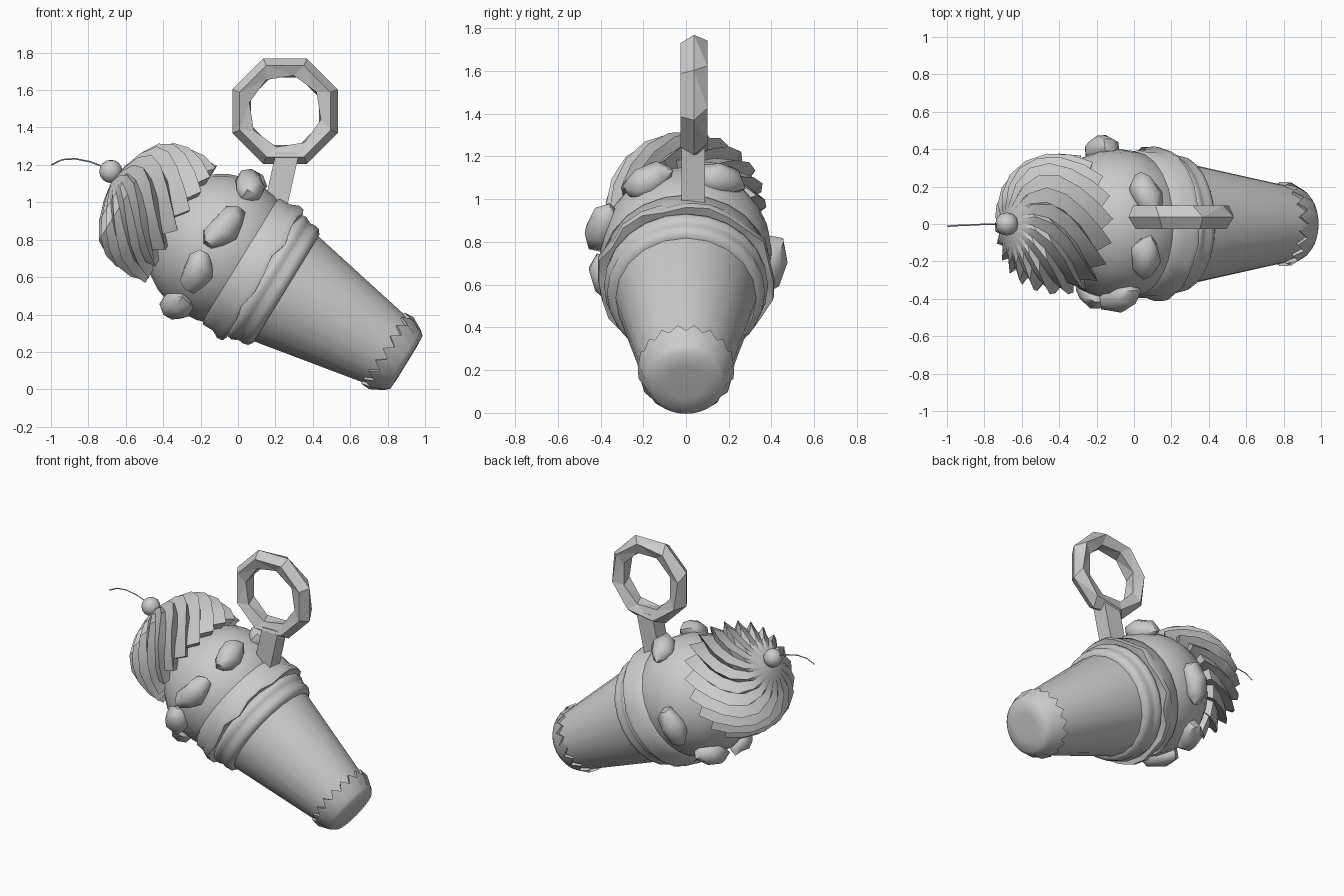
import bpy, bmesh, math
from mathutils import Matrix, Vector

if "Cube" in bpy.data.objects:
    bpy.data.objects.remove(bpy.data.objects["Cube"])

# Tilted body axis: local z runs from the cone tip to the topping
TILT = math.radians(31.5)
C, S = math.cos(TILT), math.sin(TILT)
BODY = Matrix(((S, 0, -C, 0.89), (0, 1, 0, 0.0), (C, 0, S, 0.15), (0, 0, 0, 1)))


def finish(bm, name, matrix=Matrix(), smooth=40):
    bmesh.ops.transform(bm, matrix=matrix, verts=bm.verts)
    bmesh.ops.recalc_face_normals(bm, faces=bm.faces)
    mesh = bpy.data.meshes.new(name)
    bm.to_mesh(mesh)
    bm.free()
    ob = bpy.data.objects.new(name, mesh)
    bpy.context.collection.objects.link(ob)
    if smooth:
        bpy.ops.object.select_all(action='DESELECT')
        ob.select_set(True)
        bpy.context.view_layer.objects.active = ob
        bpy.ops.object.shade_smooth_by_angle(angle=math.radians(smooth))
    return ob


def lathe(name, profile, n, shape=lambda k, i, r, z: (r, z, 0), smooth=40):
    """Rings of (radius, height); shape() bends each point, giving radius, height, twist."""
    bm = bmesh.new()
    rings = []
    for k, (r0, z0) in enumerate(profile):
        ring = []
        for i in range(n):
            r, z, tw = shape(k, i, r0, z0)
            a = 2 * math.pi * i / n + tw
            ring.append(bm.verts.new((r * math.cos(a), r * math.sin(a), z)))
        rings.append(ring)
    for a, b in zip(rings, rings[1:]):
        for i in range(n):
            j = (i + 1) % n
            bm.faces.new((a[i], a[j], b[j], b[i]))
    bm.faces.new(rings[0])
    bm.faces.new(rings[-1])
    return finish(bm, name, BODY, smooth)


# Wafer cone
lathe("wafer_cone", [(0.15, 0.02), (0.195, 0.04), (0.33, 0.745), (0.33, 0.8)], 20)


# Dipped tip with a zigzag edge
def tip_edge(k, i, r, z):
    return (r, z + (0.026 if i % 2 else -0.026) * (k >= 3), 0)


lathe("dipped_tip", [(0.09, -0.016), (0.165, -0.012), (0.19, 0.015), (0.226, 0.11), (0.2, 0.11)],
      36, tip_edge, 55)

# Rolled collar at the mouth of the cone
lathe("cone_collar", [(0.31, 0.74), (0.34, 0.742), (0.362, 0.758), (0.37, 0.785), (0.366, 0.812),
                      (0.372, 0.83), (0.384, 0.85), (0.38, 0.875), (0.35, 0.895), (0.3, 0.9)],
      24, smooth=60)


# Wavy ice cream skirt spilling over the collar
def skirt_wave(k, i, r, z):
    w = math.sin(i * 2.1) + 0.6 * math.sin(i * 3.7)
    return (r + 0.008 * w * (k in (1, 2)), z + 0.01 * w * (k < 3), 0)


lathe("scoop_skirt", [(0.33, 0.89), (0.41, 0.885), (0.415, 0.915), (0.395, 0.96),
                      (0.395, 1.02), (0.36, 1.05)], 24, skirt_wave, 55)

# Scoop
bm = bmesh.new()
bmesh.ops.create_uvsphere(bm, u_segments=24, v_segments=14, radius=0.402)
finish(bm, "ice_cream_scoop", BODY @ Matrix.Translation((0, 0, 1.15)))


# Twisted cream topping with sharp ridges
def swirl(k, i, r, z):
    ridge = i % 2 == 0
    depth = (0, 0.05, 0.055, 0.06, 0.06, 0.055, 0.04, 0.02, 0)[k]
    drop = (0.025, 0.03, 0.015, 0, 0, 0, 0, 0, 0)[k]
    return (r + (0.35 if ridge else -0.65) * depth,
            z + (-drop if ridge else drop),
            1.3 * (z - 1.42) / 0.4 + (0.04 if ridge else 0))


lathe("cream_swirl", [(0.26, 1.43), (0.35, 1.43), (0.36, 1.5), (0.355, 1.58), (0.332, 1.66),
                      (0.285, 1.73), (0.2, 1.785), (0.1, 1.82), (0.02, 1.835)], 36, swirl, 30)

# Candy lumps in a ring round the scoop
for n, deg in enumerate((23, 103, 155, -160, -115, -75, -26)):
    bm = bmesh.new()
    bmesh.ops.create_uvsphere(bm, u_segments=7, v_segments=5, radius=1)
    for v in bm.verts:
        v.co *= 1 + 0.12 * math.sin(5 * v.co.y + n) * v.co.z
    long = 0.15 if n % 2 else 0.13
    m = (BODY @ Matrix.Rotation(math.radians(deg), 4, 'Z') @ Matrix.Translation((0.405, 0, 1.195))
         @ Matrix.Rotation(0.2 * (-1) ** n, 4, 'X') @ Matrix.Diagonal((0.08, long, 0.08, 1)))
    finish(bm, f"candy_lump_{n + 1}", m, 50)

# Cherry
bm = bmesh.new()
bmesh.ops.create_uvsphere(bm, u_segments=12, v_segments=8, radius=0.062)
finish(bm, "cherry", Matrix.Translation((-0.68, 0, 1.165)))

# Cherry stem
curve = bpy.data.curves.new("cherry_stem", 'CURVE')
curve.dimensions = '3D'
curve.bevel_depth = 0.004
curve.bevel_resolution = 0
line = curve.splines.new('POLY')
path = [(-0.72, 0, 1.19), (-0.79, -0.001, 1.217), (-0.87, -0.005, 1.233),
        (-0.94, -0.008, 1.228), (-0.998, -0.012, 1.2)]
line.points.add(len(path) - 1)
for p, co in zip(line.points, path):
    p.co = (*co, 1)
bpy.context.collection.objects.link(bpy.data.objects.new("cherry_stem", curve))

# Flat stick that runs right through the scoop, leaning with height
bm = bmesh.new()
bmesh.ops.create_cube(bm, size=1)
for v in bm.verts:
    z = 0.265 + (v.co.z + 0.5) * 1.0
    v.co = Vector((0.04 + 0.225 * (z - 0.265) + v.co.x * 0.125, 0.035 + v.co.y * 0.11, z))
finish(bm, "stick", smooth=0)

# Faceted hanging ring
bm = bmesh.new()
SEG, SIDES = 8, 5
rings = []
for i in range(SEG):
    ring = []
    for j in range(SIDES):
        a = 2 * math.pi * (i + 0.5 + 0.2 * (j % 2)) / SEG
        b = 2 * math.pi * j / SIDES
        r = 0.245 + 0.06 * math.cos(b)
        ring.append(bm.verts.new((0.252 + r * math.cos(a), 0.037 + 0.066 * math.sin(b),
                                  1.487 + r * math.sin(a))))
    rings.append(ring)
for i in range(SEG):
    a, b = rings[i], rings[(i + 1) % SEG]
    for j in range(SIDES):
        k = (j + 1) % SIDES
        bm.faces.new((a[j], a[k], b[k], b[j]))
bmesh.ops.triangulate(bm, faces=bm.faces)
finish(bm, "hanging_ring", smooth=0)
